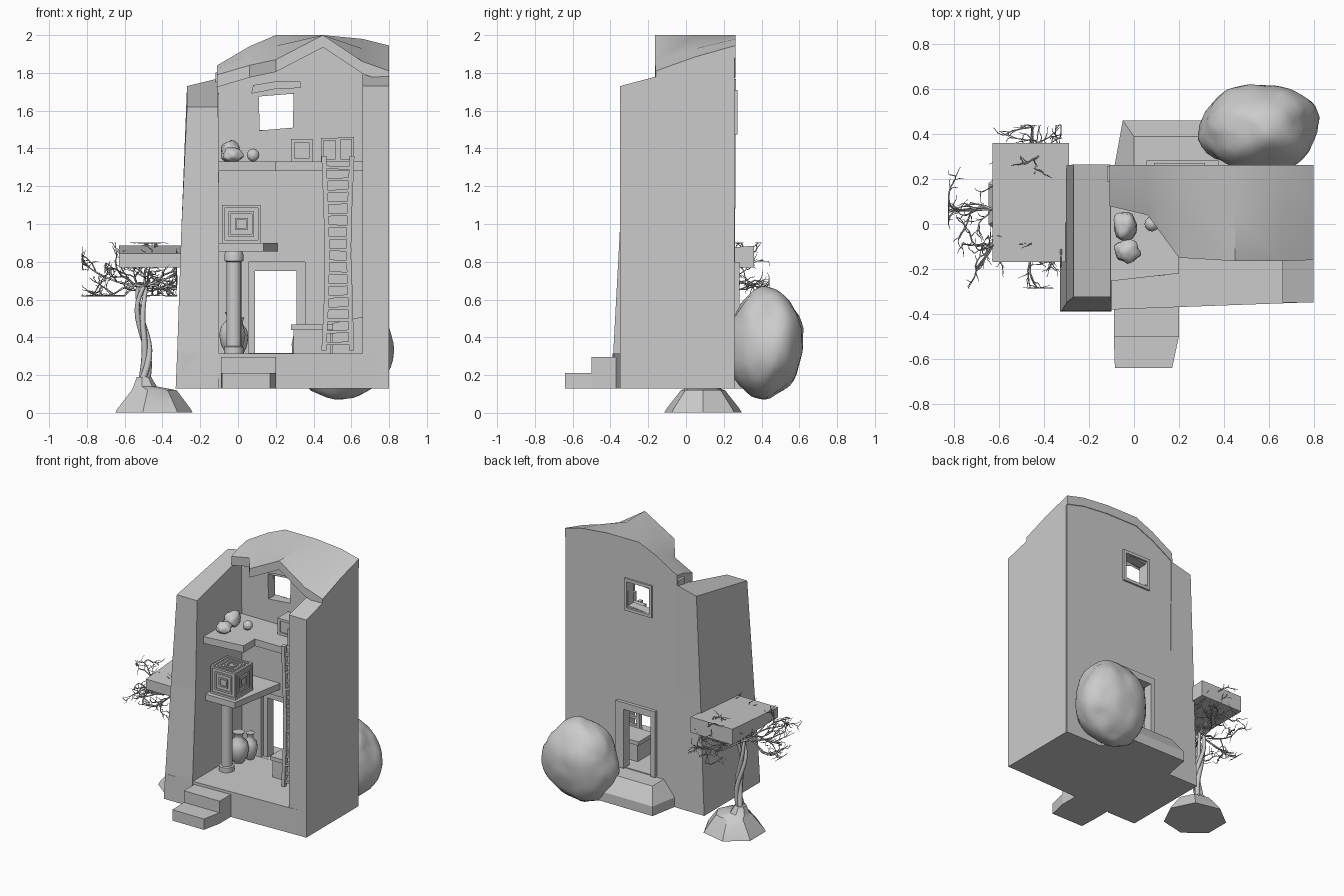
import bpy, bmesh, math, random
from mathutils import Vector, noise

if "Cube" in bpy.data.objects:
    bpy.data.objects.remove(bpy.data.objects["Cube"])

random.seed(4)


def finish(name, bm, smooth=None):
    bmesh.ops.recalc_face_normals(bm, faces=bm.faces)
    me = bpy.data.meshes.new(name)
    bm.to_mesh(me)
    bm.free()
    ob = bpy.data.objects.new(name, me)
    bpy.context.collection.objects.link(ob)
    if smooth:
        bpy.ops.object.select_all(action='DESELECT')
        ob.select_set(True)
        bpy.context.view_layer.objects.active = ob
        bpy.ops.object.shade_smooth_by_angle(angle=math.radians(smooth))
    return ob


def add_loft(bm, rings):
    vs = [[bm.verts.new(p) for p in r] for r in rings]
    n = len(vs[0])
    for a, b in zip(vs, vs[1:]):
        for i in range(n):
            bm.faces.new((a[i], a[(i + 1) % n], b[(i + 1) % n], b[i]))
    bm.faces.new(vs[0][::-1])
    bm.faces.new(vs[-1])


def loft(name, rings, smooth=None):
    bm = bmesh.new()
    add_loft(bm, rings)
    return finish(name, bm, smooth)


def rect(x0, x1, y0, y1, z):
    return [(x0, y0, z), (x1, y0, z), (x1, y1, z), (x0, y1, z)]


def boxes(name, items):
    # each item: x0, x1, y0, y1, z0, z1
    bm = bmesh.new()
    for x0, x1, y0, y1, z0, z1 in items:
        add_loft(bm, [rect(x0, x1, y0, y1, z0), rect(x0, x1, y0, y1, z1)])
    return finish(name, bm)


def frame_items(x0, x1, z0, z1, w, y0, y1):
    return [(x0, x0 + w, y0, y1, z0, z1), (x1 - w, x1, y0, y1, z0, z1),
            (x0 + w, x1 - w, y0, y1, z0, z0 + w), (x0 + w, x1 - w, y0, y1, z1 - w, z1)]


def ring(cx, cy, rx, ry, z, n):
    return [(cx + rx * math.cos(i * math.tau / n), cy + ry * math.sin(i * math.tau / n), z) for i in range(n)]


def lathe(name, cx, cy, profile, n=16):
    return loft(name, [ring(cx, cy, r, r, z, n) for r, z in profile], 40)


def rock(name, c, size, rough, freq, seed, sub=4):
    bm = bmesh.new()
    bmesh.ops.create_icosphere(bm, subdivisions=sub, radius=1)
    for v in bm.verts:
        d = 1 + rough * noise.noise(v.co * freq + Vector((seed, 0, 0))) \
            + rough * .3 * noise.noise(v.co * freq * 3 + Vector((0, seed, 0)))
        v.co = Vector(c) + Vector((v.co.x * size[0], v.co.y * size[1], v.co.z * size[2])) * d
    return finish(name, bm, 50)


def cut(ob, cutter):
    m = ob.modifiers.new('cut', 'BOOLEAN')
    m.operation, m.object, m.solver = 'DIFFERENCE', cutter, 'EXACT'
    bpy.context.view_layer.objects.active = ob
    bpy.ops.object.modifier_apply(modifier=m.name)
    bpy.data.objects.remove(cutter)


# base slab and outer walls
loft('floor_base', [[(-.3, -.388, z), (.795, -.348, z), (.795, .255, z), (-.3, .255, z)] for z in (.13, .315)])
loft('left_wall', [
    rect(-.33, -.1, -.39, .26, .13), rect(-.322, -.1, -.385, .26, .32),
    rect(-.3, -.1, -.35, .26, .97),
    [(-.27, -.325, 1.62), (-.105, -.325, 1.62), (-.105, .265, 1.77), (-.27, .265, 1.73)]])
side = [(-.35, .13), (.25, .13), (.25, 1.92), (-.16, 1.78), (-.35, 1.73)]
loft('right_wall', [[(x, y, z) for y, z in side] for x in (.66, .8)])

# back wall with door and window openings
back = [(-.12, .13), (.798, .13), (.798, 1.92), (.66, 1.95), (.45, 1.97), (.2, 1.96), (.06, 1.91), (-.12, 1.8)]
wall = loft('back_wall', [[(x, y, z) for x, z in back] for y in (.19, .258)])
cut(wall, boxes('door_recess_cutter', [(.055, .355, .1, .215, .316, .8)]))
cut(wall, boxes('door_cutter', [(.09, .31, .1, .4, .316, .75)]))
win = [(.115, 1.495), (.29, 1.51), (.295, 1.69), (.11, 1.675)]
cut(wall, loft('window_cutter', [[(x, y, z) for x, z in win] for y in (.1, .4)]))
boxes('door_frame', [(.055, .09, .25, .282, .316, .8), (.31, .375, .25, .282, .316, .8),
                     (.09, .31, .25, .282, .75, .8)])
boxes('window_frame', frame_items(.09, .315, 1.475, 1.71, .022, .25, .272))
lintel = [(.07, 1.69), (.2, 1.715), (.33, 1.72), (.33, 1.755), (.2, 1.755), (.08, 1.735)]
loft('window_lintel', [[(x, y, z) for x, z in lintel] for y in (.155, .2)])

# broken roof slab: back edge and front edge
xs = [-.11, .06, .2, .45, .66, .8]
zb = [1.84, 1.94, 2.0, 2.0, 1.98, 1.945]
yf = [.08, .04, -.15, -.165, -.165, -.16]
zf = [1.79, 1.84, 1.87, 2.0, 1.86, 1.81]
T = .065
loft('roof', [[(x, .262, b), (x, (.262 + y) / 2, (b + f) / 2 + .008 * (f < 1.95)), (x, y, f), (x, y, f - T), (x, .262, b - T)]
              for x, b, y, f in zip(xs, zb, yf, zf)], 25)

# front steps and back doorstep
loft('upper_step', [rect(-.09, .2, -.5, -.34, z) for z in (.13, .295)])
loft('lower_step', [[(-.085, -.64, z), (.17, -.64, z), (.2, -.5, z), (-.09, -.5, z)] for z in (.13, .21)])
loft('back_doorstep', [[(-.09, .24, .13), (-.05, .46, .13), (.5, .46, .13), (.5, .24, .13)],
                       [(-.09, .24, .2), (-.05, .46, .2), (.5, .46, .2), (.5, .24, .2)],
                       [(0, .24, .31), (0, .39, .31), (.5, .39, .31), (.5, .24, .31)]])

# upper floor and middle platform
upper = [(-.11, -.255), (.2, -.22), (.2, -.09), (.67, -.09), (.67, .2), (-.11, .2)]
loft('upper_floor', [[(x, y, z) for x, y in upper] for z in (1.28, 1.33)])
plat = [(-.11, -.235), (.135, -.23), (.21, .195), (-.11, .195)]
loft('middle_platform', [[(x, y, z) for x, y in plat] for z in (.855, .9)])

# carved crate with nested square relief on two faces
items = [(-.077, .112, -.192, -.008, .902, 1.09)]
for i, w in ((0, .014), (1, .012), (2, .01)):
    o = .034 * i
    fr = frame_items(-.085 + o, .12 - o, .9 + o, 1.1 - o, w, -.2, -.19)
    items += fr
    items += [(.11, .12, a - .1175, b - .1175, z0, z1) for a, b, _, _, z0, z1 in fr]
    items += [(a, b, z0 - 1.1, z1 - 1.1, 1.088, 1.1) for a, b, _, _, z0, z1 in fr]
boxes('carved_crate', items)

# pillar and pots
lathe('pillar', -.022, -.1, [(.052, .315), (.052, .35), (.04, .355), (.04, .8), (.05, .805), (.05, .84), (.044, .856)])


def pot(name, x, y, r, h):
    prof = [(.5, 0), (.85, .2), (1, .45), (.85, .66), (.42, .8), (.4, .88), (.58, 1), (.45, 1)]
    lathe(name, x, y, [(r * a, .315 + h * b) for a, b in prof])


pot('large_pot', -.03, .05, .07, .22)
pot('small_pot', .005, .135, .05, .19)

# chest and bench at the right wall
boxes('chest', [(.295, .49, -.02, .14, .315, .44), (.28, .5, -.03, .15, .44, .468)])
loft('corner_bench', [rect(.5, .665, -.05, .19, .315),
                      [(.5, -.05, .475), (.665, -.05, .51), (.665, .19, .51), (.5, .19, .475)]])

# ladder
lz = [.33, .6, .85, 1.1, 1.36]
lx = [(.455, .6), (.468, .595), (.472, .585), (.465, .592), (.455, .603)]
bm = bmesh.new()
for s in (0, 1):
    add_loft(bm, [rect(p[s] - .013, p[s] + .013, -.13, -.1, z) for p, z in zip(lx, lz)])
for i in range(16):
    z = .36 + i * .062
    t = random.uniform(-.004, .004)
    add_loft(bm, [[(x, -.125, z + t * k), (x, -.105, z + t * k), (x, -.105, z + .016 + t * k), (x, -.125, z + .016 + t * k)]
                  for x, k in ((.46, 1), (.6, -1))])
finish('ladder', bm)

# things on the upper floor
boxes('open_box', [(.445, .525, -.04, -.03, 1.34, 1.45), (.525, .61, -.04, -.03, 1.34, 1.45)]
      + frame_items(.44, .53, 1.33, 1.455, .013, -.055, .04) + frame_items(.53, .615, 1.33, 1.46, .013, -.055, .04))
boxes('small_box', [(.288, .387, .07, .17, 1.335, 1.44)] + frame_items(.28, .395, 1.33, 1.45, .018, .06, .18))
rock('shelf_rock_large', (-.04, -.01, 1.385), (.055, .065, .056), .25, 1.5, 3, 3)
rock('shelf_rock_small', (-.03, -.12, 1.365), (.055, .05, .038), .3, 1.5, 8, 3)
rock('shelf_ball', (.08, 0, 1.365), (.033, .033, .034), .05, 1, 1, 3)

# boulder behind the house
rock('boulder', (.556, .425, .365), (.265, .205, .29), .12, 1.3, 5.3)

# side canopy slab
loft('side_canopy', [rect(-.63, -.29, -.17, .36, .77),
                     [(-.63, -.17, .845), (-.29, -.17, .845), (-.29, .36, .885), (-.63, .36, .885)]])

# tree mound
loft('tree_mound', [ring(-.455, .09, .215, .21, .002, 7), ring(-.455, .09, .205, .2, .02, 7),
                    ring(-.45, .09, .125, .12, .12, 7), ring(-.495, .085, .065, .065, .14, 7),
                    ring(-.5, .08, .04, .04, .19, 7)], 35)

# tree: twisted trunks and recursive bare twigs as tapered curves
cu = bpy.data.curves.new('tree', 'CURVE')
cu.dimensions, cu.bevel_depth, cu.bevel_resolution = '3D', 1.0, 1
cu.use_fill_caps = True


def limb(pts, r0, r1):
    sp = cu.splines.new('POLY')
    sp.points.add(len(pts) - 1)
    for i, p in enumerate(pts):
        sp.points[i].co = (*p, 1)
        sp.points[i].radius = r0 + (r1 - r0) * i / (len(pts) - 1)


def twig(p, d, length, r, depth):
    pts = [p.copy()]
    for i in range(6):
        d = (d + Vector([random.gauss(0, .28) for _ in range(3)])).normalized()
        q = pts[-1] + d * length / 6
        q = Vector((min(max(q.x, -.825), -.325), min(max(q.y, -.285), .44), min(max(q.z, .62), .9)))
        pts.append(q)
        if depth and i >= 1:
            side_d = (d + Vector([random.gauss(0, .7) for _ in range(3)])).normalized()
            twig(q, side_d, length * .42, r * .6, depth - 1)
    limb(pts, r, r * .4)


for k in range(3):
    pts = []
    for i in range(13):
        t = i / 12
        a = k * math.tau / 3 + t * 5
        w = .014 + .03 * max(0, t - .6)
        pts.append(Vector((-.5 + .02 * math.sin(t * 6) + w * math.cos(a), .08 + w * math.sin(a), .17 + t * .5)))
    limb(pts, .02, .011)
    top = pts[-1]
    for j in range(4):
        a = (k + j * 3) * math.tau / 12 + .3
        d = Vector((math.cos(a) - .3, math.sin(a), .25)).normalized()
        twig(top, d, .36, .007, 2)
tree = bpy.data.objects.new('tree', cu)
bpy.context.collection.objects.link(tree)
bpy.ops.object.select_all(action='DESELECT')
tree.select_set(True)
bpy.context.view_layer.objects.active = tree
bpy.ops.object.convert(target='MESH')
